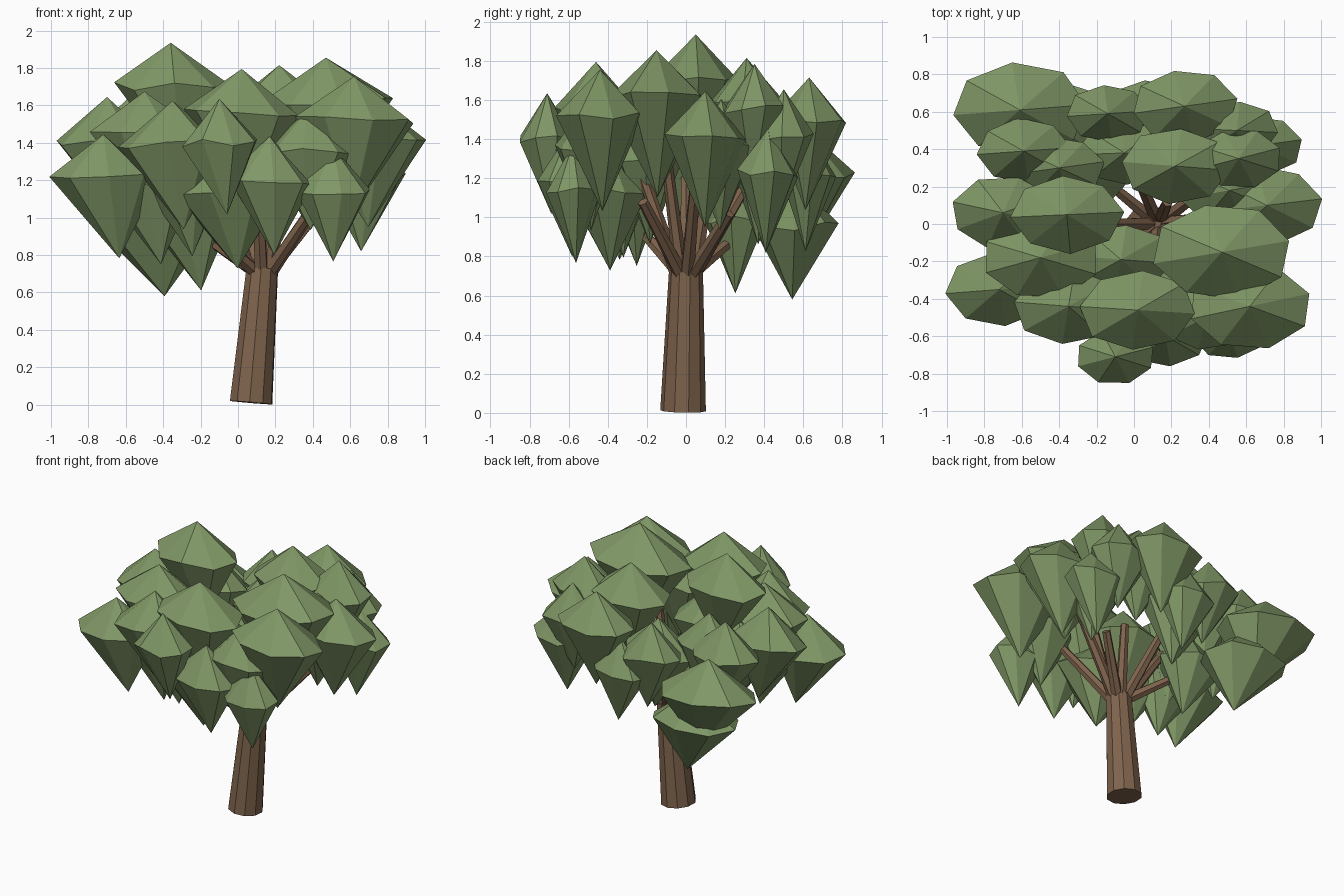
import bpy
import bmesh
import math
import random
from mathutils import Vector, Matrix

random.seed(4)
cube = bpy.data.objects.get("Cube")
if cube:
    bpy.data.objects.remove(cube, do_unlink=True)


def make_material(name, colour):
    material = bpy.data.materials.new(name)
    material.use_nodes = True
    material.diffuse_color = colour
    shader = next(n for n in material.node_tree.nodes if n.type == "BSDF_PRINCIPLED")
    shader.inputs["Base Color"].default_value = colour
    shader.inputs["Roughness"].default_value = 0.9
    return material


leaf_green = make_material("leaf green", (0.215, 0.31, 0.133, 1))
bark_brown = make_material("bark brown", (0.212, 0.126, 0.073, 1))


def add_object(name, bm, material):
    bmesh.ops.recalc_face_normals(bm, faces=bm.faces)
    mesh = bpy.data.meshes.new(name)
    bm.to_mesh(mesh)
    bm.free()
    mesh.materials.append(material)
    obj = bpy.data.objects.new(name, mesh)
    bpy.context.collection.objects.link(obj)
    return obj


def add_limb(name, start, end, radius_start, radius_end, sides):
    """Tapered, flat-sided log between two points."""
    start, end = Vector(start), Vector(end)
    axis = end - start
    bm = bmesh.new()
    turn = axis.to_track_quat("Z", "Y").to_matrix().to_4x4()
    bmesh.ops.create_cone(
        bm, cap_ends=True, segments=sides, radius1=radius_start,
        radius2=radius_end, depth=axis.length,
        matrix=Matrix.Translation((start + end) / 2) @ turn)
    return add_object(name, bm, bark_brown)


def add_clump(name, x, y, z, width, sides=8):
    """Leaf clump: shallow peak above a ring, long point below it."""
    bm = bmesh.new()
    phase = random.uniform(0, math.tau)
    # Low clumps hang less far, and the points lean towards the trunk
    depth = min(0.2 + 0.87 * width, 0.37 + 0.22 * (z - 0.95))
    ring = []
    for i in range(sides):
        angle = phase + math.tau * i / sides
        reach = width * random.uniform(0.98, 1.04)
        ring.append(bm.verts.new((
            x + reach * math.cos(angle),
            y + reach * math.sin(angle) * 0.69,
            z + random.uniform(-0.025, 0.025))))
    peak = bm.verts.new((x, y, z + 0.235))
    point = bm.verts.new((0.93 * x + 0.035, 0.97 * y, z - depth))
    for i in range(sides):
        a, b = ring[i], ring[(i + 1) % sides]
        bm.faces.new((a, b, peak))
        bm.faces.new((b, a, point))
    return add_object(name, bm, leaf_green)


# Leaning trunk
fork = Vector((0.13, 0, 0.73))
add_limb("trunk", (0.07, -0.015, 0.011), fork, 0.117, 0.087, 10)

# Branches fanning out of the fork
branch_ends = [
    (0.42, -0.22, 1.08), (0.42, 0.22, 1.02), (0.5, 0.05, 1.2),
    (-0.12, -0.2, 0.9), (-0.14, 0.22, 0.87), (-0.25, 0, 1.2),
    (0.1, -0.25, 1.3), (0.18, 0.12, 1.2), (0.28, -0.1, 1.3),
    (0, 0.3, 1.15),
]
for number, end in enumerate(branch_ends, 1):
    side = Vector((end[0] - fork.x, end[1], 0)).normalized() * 0.045
    add_limb(f"branch_{number}", fork + side - Vector((0, 0, 0.02)), end, 0.038, 0.028, 6)

# Leaf clumps: x, y, ring height, half width
crown = {
    "front": [
        (0.02, -0.46, 1.56, 0.31), (-0.1, -0.71, 1.4, 0.21),
        (0.62, -0.44, 1.52, 0.33), (0.51, -0.58, 1.14, 0.2),
        (0.17, -0.6, 1.2, 0.23), (-0.04, -0.4, 1.14, 0.31),
        (-0.35, -0.44, 1.39, 0.29), (0.38, -0.5, 1.35, 0.25),
        (-0.3, -0.33, 1.22, 0.26),
    ],
    "right": [
        (-0.72, -0.35, 1.21, 0.28), (-0.5, -0.18, 1.44, 0.32),
        (-0.7, 0.06, 1.41, 0.28), (-0.36, 0.05, 1.7, 0.3),
        (-0.48, -0.26, 1.16, 0.24), (-0.45, 0.04, 1.25, 0.25),
    ],
    "left": [
        (0.47, -0.15, 1.62, 0.37), (0.71, 0.1, 1.41, 0.3),
        (0.56, 0.35, 1.55, 0.23), (0.67, 0.42, 1.22, 0.23),
        (0.51, 0.18, 1.37, 0.27),
    ],
    "back": [
        (-0.61, 0.61, 1.22, 0.36), (-0.46, 0.56, 0.95, 0.32),
        (-0.25, 0.26, 0.99, 0.23), (0.27, 0.63, 1.48, 0.28),
        (0.22, 0.31, 1.58, 0.29), (-0.59, 0.39, 1.4, 0.25),
        (-0.4, 0.3, 1.38, 0.24), (-0.14, 0.59, 1.35, 0.22),
        (0.08, 0.63, 1.2, 0.2), (-0.05, 0.38, 1.28, 0.25),
        (0.55, 0.5, 1.42, 0.22),
    ],
    "middle": [(-0.07, -0.19, 1.3, 0.27)],
}
for side, clumps in crown.items():
    for number, clump in enumerate(clumps, 1):
        add_clump(f"{side}_leaf_clump_{number}", *clump)
